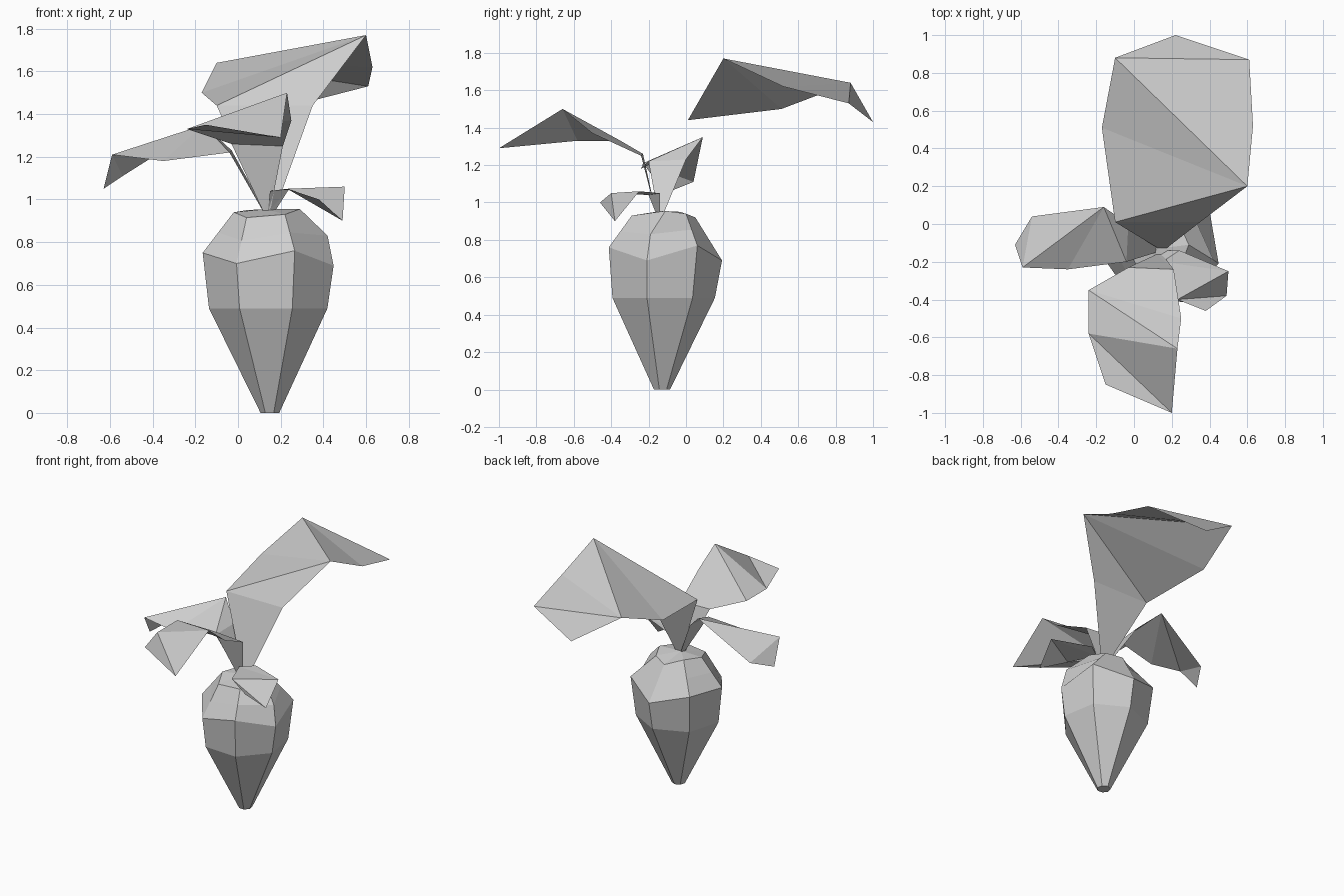
import bpy, bmesh
from math import sin, cos, radians
from mathutils import Vector

cube = bpy.data.objects.get("Cube")
if cube:
    bpy.data.objects.remove(cube, do_unlink=True)

# One plain grey for the whole plant
grey = bpy.data.materials.new("light_grey")
grey.use_nodes = True
colour = (0.62, 0.62, 0.62, 1)
grey.diffuse_color = colour
grey.node_tree.nodes["Principled BSDF"].inputs["Base Color"].default_value = colour


def finish(name, bm):
    """Turn a bmesh into a flat-shaded object."""
    mesh = bpy.data.meshes.new(name)
    bm.to_mesh(mesh)
    bm.free()
    mesh.materials.append(grey)
    obj = bpy.data.objects.new(name, mesh)
    bpy.context.collection.objects.link(obj)
    return obj


def leaf(name, left, right):
    """Folded sheet between two edges; a repeated point makes a fan there."""
    bm = bmesh.new()
    verts = {}

    def vert(point):
        if point not in verts:
            verts[point] = bm.verts.new(point)
        return verts[point]

    for i in range(len(left) - 1):
        for tri in ((left[i], right[i], right[i + 1]),
                    (left[i], right[i + 1], left[i + 1])):
            if len(set(tri)) == len(tri):
                bm.faces.new([vert(p) for p in tri])
    bmesh.ops.recalc_face_normals(bm, faces=bm.faces)
    bm.normal_update()
    if sum(f.normal.z * f.calc_area() for f in bm.faces) < 0:
        bmesh.ops.reverse_faces(bm, faces=bm.faces)
    finish(name, bm)


# Root: seven-sided rings from the tip up to an uneven shoulder
SIDES = 7


def ring(centre, radius, heights):
    points = []
    for k in range(SIDES):
        a = radians(-16 + 360 * k / SIDES)
        points.append(Vector((centre[0] + radius * cos(a),
                              centre[1] + radius * sin(a), heights[k])))
    return points


tip = ring((.15, -.13), .045, [0] * SIDES)
waist = ring((.145, -.13), .285, [.49] * SIDES)
belly = ring((.145, -.122), .315, [.69, .77, .69, .76, .75, .70, .76])
crown = [Vector(p) for p in (
    (.29, -.11, .955), (.24, 0, .94), (.14, .05, .92), (.04, -.03, .95),
    (-.02, -.15, .94), (.04, -.28, .915), (.22, -.29, .93))]
shoulder = [(a + b) / 2 for a, b in zip(belly, crown)]
shoulder[0] = Vector((.42, -.19, .83))

bm = bmesh.new()
rings = [[bm.verts.new(p) for p in r] for r in (tip, waist, belly, shoulder, crown)]
for low, high in zip(rings, rings[1:]):
    for k in range(SIDES):
        n = (k + 1) % SIDES
        bm.faces.new((low[k], low[n], high[n], high[k]))
bm.faces.new(rings[0][::-1])
top = bm.verts.new((.13, -.13, .955))
for k in range(SIDES):
    bm.faces.new((rings[-1][k], rings[-1][(k + 1) % SIDES], top))
bmesh.ops.recalc_face_normals(bm, faces=bm.faces)
finish("root", bm)

# Large leaf reaching up and back
corner, peak = (-.1, .88, 1.64), (.6, .2, 1.77)
leaf("large_back_leaf",
     [(.13, -.13, .94), (-.1, .01, 1.44), (-.17, .51, 1.5), corner, corner, (.22, 1, 1.43)],
     [(.17, -.13, .94), (.35, .01, 1.44), peak, peak, (.63, .52, 1.62), (.61, .87, 1.53)])

# Leaf reaching forward
leaf("front_leaf",
     [(.12, -.16, .94), (-.03, -.23, 1.26), (-.24, -.35, 1.33), (-.24, -.58, 1.33), (-.15, -.85, 1.35)],
     [(.15, -.16, .94), (.21, -.24, 1.25), (.25, -.5, 1.37), (.23, -.66, 1.5), (.2, -1, 1.29)])

# Leaf drooping to the side
outer, ridge, end = (-.59, -.23, 1.21), (-.16, .09, 1.35), (-.63, -.11, 1.05)
leaf("side_leaf",
     [(.12, -.15, .94), (-.04, -.2, 1.22), (-.35, -.24, 1.18), outer, outer, end],
     [(.13, -.12, .94), (-.03, 0, 1.23), ridge, ridge, (-.54, .04, 1.11), end])

# Small low leaf
leaf("small_leaf",
     [(.14, -.16, .94), (.15, -.2, 1.04), (.23, -.4, 1.05), (.38, -.46, 1)],
     [(.17, -.14, .94), (.24, -.14, 1.05), (.5, -.25, 1.06), (.49, -.38, .9)])
